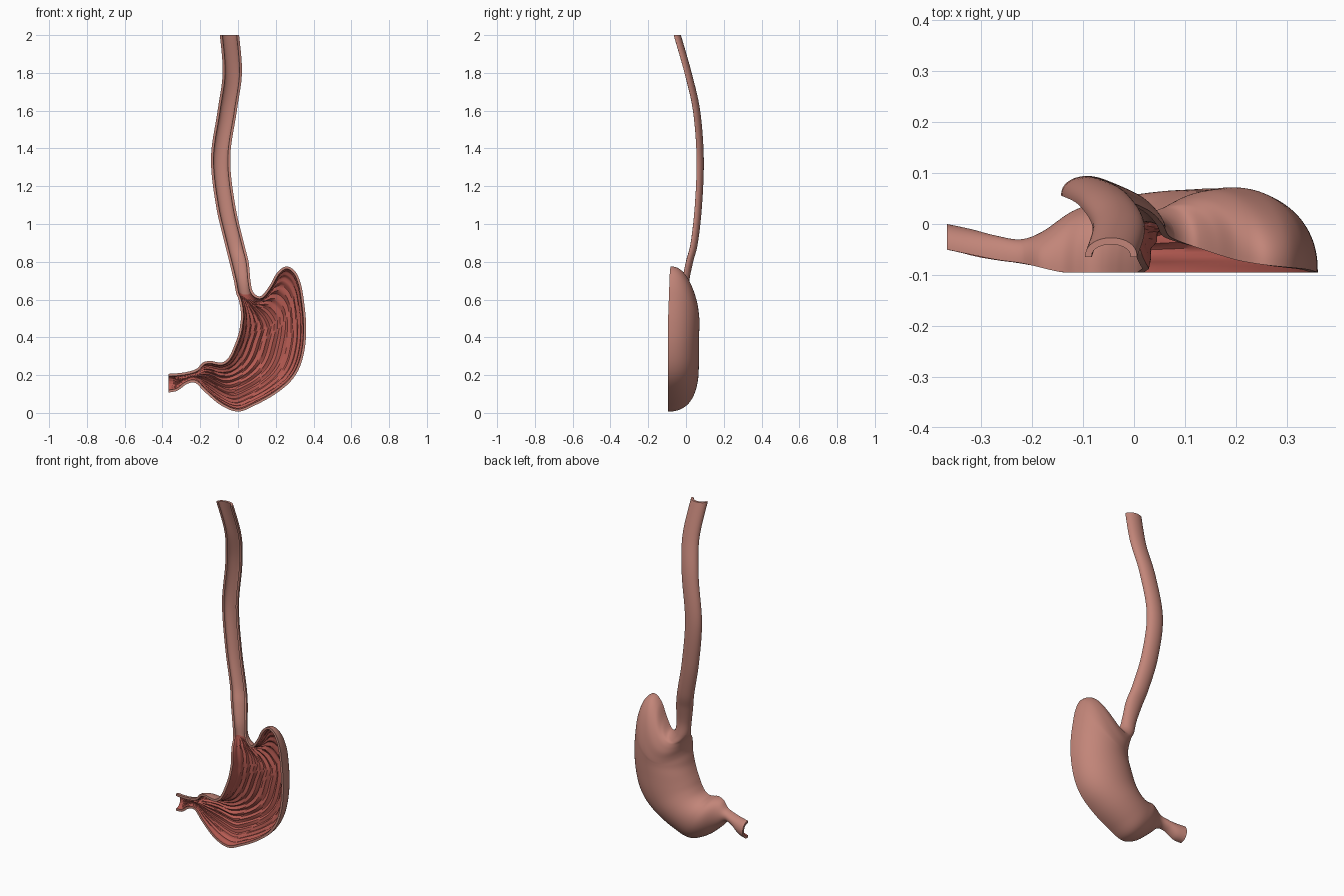
import bpy
import bmesh
import math
from mathutils import Vector

if "Cube" in bpy.data.objects:
    bpy.data.objects.remove(bpy.data.objects["Cube"], do_unlink=True)

STEPS = 7      # rows between two key sections
ACROSS = 56    # columns from one cut edge to the other
WALL = 0.013


def make_material(name, rgb):
    mat = bpy.data.materials.new(name)
    mat.use_nodes = True
    mat.diffuse_color = (*rgb, 1)
    shader = next(n for n in mat.node_tree.nodes if n.type == "BSDF_PRINCIPLED")
    shader.inputs["Base Color"].default_value = (*rgb, 1)
    return mat


OUTER = make_material("outer pink", (0.54, 0.235, 0.19))
LINING = make_material("lining red", (0.47, 0.105, 0.085))

# Gullet key sections: height, centre x, y of the cut edge
gullet_keys = [(2, -.045, -.065), (1.8, -.03, -.008), (1.6, -.057, .037),
               (1.35, -.092, .056), (1.1, -.066, .047), (.9, -.02, .025),
               (.8, .005, .0), (.7, .022, -.02)]

# Stomach outline, in matching pairs from the gullet to the outlet
lesser = [(-.01, .635), (-.002, .615), (.003, .6), (.008, .58), (.012, .56),
          (.015, .535), (.016, .505), (.012, .47), (.006, .43), (-.006, .39),
          (-.022, .35), (-.037, .315), (-.058, .283), (-.085, .267),
          (-.115, .269), (-.145, .275), (-.185, .267), (-.22, .233),
          (-.27, .217), (-.32, .21), (-.367, .207)]
greater = [(.08, .64), (.12, .618), (.165, .67), (.207, .742), (.255, .775),
           (.302, .75), (.332, .685), (.348, .6), (.36, .48), (.356, .36),
           (.33, .25), (.28, .168), (.195, .098), (.09, .04),
           (0, .007), (-.09, .04), (-.175, .11), (-.225, .158),
           (-.27, .153), (-.32, .118), (-.367, .108)]
# How far the middle of each section dips below its chord
dips = [.01, .03, .06, .1, .13, .14, .12, .08, .03]
fronts = [-.03, -.045, -.06, -.072, -.08, -.085, -.088, -.091] + [-.095] * 7
fronts += [-.094, -.085, -.077, -.07, -.06, -.05]
depths = [.05, .075, .1, .125, .145, .155, .16, .162, .165, .165, .165,
          .163, .16, .152, .14, .12, .07, .047, .047, .05, .05]

# Each key section: left, middle and right edge points, then depth
sections = []
for z, x, y in gullet_keys:
    half = Vector((.051, 0, 0)) if z > .75 else Vector((.044, 0, 0))
    centre = Vector((x, y, z))
    sections.append((centre - half, centre, centre + half, .038))
for i, (a, b) in enumerate(zip(lesser, greater)):
    left = Vector((a[0], fronts[i], a[1]))
    right = Vector((b[0], fronts[i], b[1]))
    dip = dips[i] if i < len(dips) else 0
    middle = (left + right) / 2 + Vector((dip * .15, 0, -dip))
    sections.append((left, middle, right, depths[i]))


def spline(p0, p1, p2, p3, t):
    return (p1 * 2 + (p2 - p0) * t + (p0 * 2 - p1 * 5 + p2 * 4 - p3) * t ** 2
            + (p1 * 3 - p0 - p2 * 3 + p3) * t ** 3) / 2


def section_row(left, middle, right, depth):
    row = []
    for j in range(ACROSS + 1):
        angle = math.pi * j / ACROSS
        s = (1 - math.cos(angle)) / 2
        p = (left * ((1 - s) * (1 - 2 * s)) + middle * (4 * s * (1 - s))
             + right * (s * (2 * s - 1)))
        p.y += depth * max(math.sin(angle), 0) ** .87
        row.append(p)
    return row


# Outer surface as a grid of rows
outer = []
last = len(sections) - 1
for i in range(last):
    four = [sections[min(max(i + k, 0), last)] for k in (-1, 0, 1, 2)]
    for step in range(STEPS):
        parts = zip(*four)
        outer.append(section_row(*[spline(*p, step / STEPS) for p in parts]))
outer.append(section_row(*sections[last]))
seam = len(gullet_keys) * STEPS


# Inner surface: the outer one moved inwards, with lengthwise folds
def fold_height(i, j):
    fade = min(max((i - seam) / (STEPS * 3), 0), 1)
    fade *= min(max((len(outer) - i) / (STEPS * 5), 0), 1)
    v = j / ACROSS
    wave = math.sin(v * math.pi * 13 + .7 * math.sin(i * .09)) ** 2
    return .012 * fade * wave * math.sin(math.pi * v) ** .5


inner = []
for i, row in enumerate(outer):
    before, after = outer[max(i - 1, 0)], outer[min(i + 1, len(outer) - 1)]
    new_row = []
    for j, p in enumerate(row):
        along = after[j] - before[j]
        side = row[min(j + 1, ACROSS)] - row[max(j - 1, 0)]
        normal = along.cross(side)
        if j in (0, ACROSS) or i in (0, len(outer) - 1):
            # Keep cut edges in the plane of the cut
            if j in (0, ACROSS):
                normal = along.cross(Vector((0, 1 if j == 0 else -1, 0)))
                normal.y = 0
            if i == 0:
                normal.z = 0
            elif i == len(outer) - 1:
                normal.x = 0
        normal.normalize()
        new_row.append(p + normal * (WALL + fold_height(i, j)))
    inner.append(new_row)
# Make sure the offset really goes inwards
probe = ACROSS // 2
if inner[seam * 2][probe].y > outer[seam * 2][probe].y:
    inner = [[o * 2 - n for o, n in zip(a, b)] for a, b in zip(outer, inner)]


def build_part(name, first, end, cap_row, lining):
    bm = bmesh.new()
    out = [[bm.verts.new(p) for p in row] for row in outer[first:end + 1]]
    inn = [[bm.verts.new(p) for p in row] for row in inner[first:end + 1]]
    for i in range(end - first):
        for j in range(ACROSS):
            bm.faces.new((out[i][j], out[i][j + 1],
                          out[i + 1][j + 1], out[i + 1][j]))
            face = bm.faces.new((inn[i][j], inn[i + 1][j],
                                 inn[i + 1][j + 1], inn[i][j + 1]))
            face.material_index = lining
        # Cut rim along both edges
        for j in (0, ACROSS):
            bm.faces.new((out[i][j], out[i + 1][j], inn[i + 1][j], inn[i][j]))
    # Open end of the tube
    for j in range(ACROSS):
        bm.faces.new((out[cap_row][j], out[cap_row][j + 1],
                      inn[cap_row][j + 1], inn[cap_row][j]))
    bmesh.ops.recalc_face_normals(bm, faces=bm.faces)
    bm.faces.ensure_lookup_table()
    back = max(bm.faces, key=lambda f: f.calc_center_median().y)
    if back.normal.y < 0:
        bmesh.ops.reverse_faces(bm, faces=bm.faces)
    mesh = bpy.data.meshes.new(name)
    bm.to_mesh(mesh)
    bm.free()
    mesh.materials.append(OUTER)
    mesh.materials.append(LINING)
    obj = bpy.data.objects.new(name, mesh)
    bpy.context.collection.objects.link(obj)
    bpy.ops.object.select_all(action="DESELECT")
    obj.select_set(True)
    bpy.context.view_layer.objects.active = obj
    bpy.ops.object.shade_smooth_by_angle(angle=math.radians(40))


build_part("gullet", 0, seam, 0, 0)
build_part("stomach", seam, len(outer) - 1, -1, 1)
